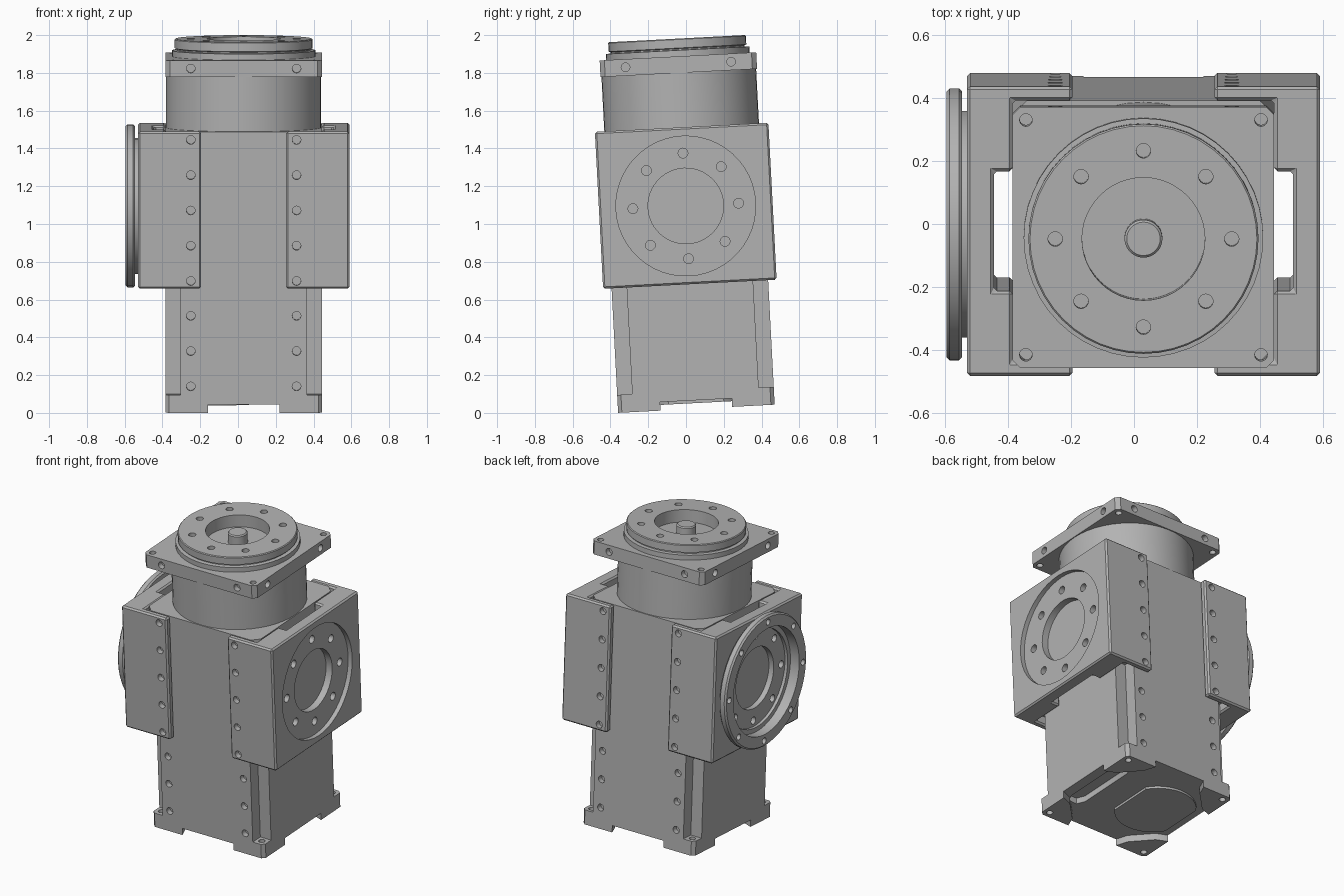
import bpy, bmesh, math
from mathutils import Matrix, Vector

cube = bpy.data.objects.get("Cube")
if cube:
    bpy.data.objects.remove(cube, do_unlink=True)

mat = bpy.data.materials.new("machined grey")
mat.use_nodes = True
GREY = (0.45, 0.45, 0.45, 1)
mat.diffuse_color = GREY
mat.node_tree.nodes["Principled BSDF"].inputs["Base Color"].default_value = GREY

H = 0.415          # half width of the housing
TOP = 1.49         # top of the housing
MID = 1.075        # height of the side ports
POSE = Matrix.Translation((0.03, 0.055, 0.022)) @ Matrix.Rotation(math.radians(3), 4, 'X')
TO_X = {s: Matrix.Rotation(s * math.pi / 2, 4, 'Y') for s in (1, -1)}
SIGNS = (1, -1)
CORNERS = [(a, b) for a in SIGNS for b in SIGNS]
parts = []


def finish(bm, name):
    bmesh.ops.remove_doubles(bm, verts=bm.verts, dist=1e-5)
    bmesh.ops.recalc_face_normals(bm, faces=bm.faces)
    me = bpy.data.meshes.new(name)
    bm.to_mesh(me)
    bm.free()
    me.materials.append(mat)
    ob = bpy.data.objects.new(name, me)
    bpy.context.collection.objects.link(ob)
    parts.append(ob)
    return ob


def prism(name, points, z0, z1):
    """Extrude a flat outline upwards."""
    bm = bmesh.new()
    face = bm.faces.new([bm.verts.new((x, y, z0)) for x, y in points])
    new = bmesh.ops.extrude_face_region(bm, geom=[face])["geom"]
    bmesh.ops.translate(bm, vec=(0, 0, z1 - z0),
                        verts=[v for v in new if isinstance(v, bmesh.types.BMVert)])
    return finish(bm, name)


def lathe(name, profile, matrix=Matrix()):
    """Revolve (radius, height) points around the z axis."""
    bm = bmesh.new()
    vs = [bm.verts.new((r, 0, z)) for r, z in profile]
    es = [bm.edges.new(p) for p in zip(vs, vs[1:])]
    bmesh.ops.spin(bm, geom=vs + es, axis=(0, 0, 1), cent=(0, 0, 0),
                   angle=math.tau, steps=48, use_merge=True)
    bm.transform(matrix)
    return finish(bm, name)


def square(h, c, notch=False):
    """Square outline with chamfered or notched corners."""
    pts = []
    for k in range(4):
        corner = [(h, h - c), (h - c, h - c), (h - c, h)] if notch else [(h, h - c), (h - c, h)]
        a, b = [(1, 0), (0, 1), (-1, 0), (0, -1)][k]
        pts += [(x * a - y * b, x * b + y * a) for x, y in corner]
    return pts


def apply(ob):
    dg = bpy.context.evaluated_depsgraph_get()
    me = bpy.data.meshes.new_from_object(ob.evaluated_get(dg))
    ob.modifiers.clear()
    ob.data = me


def drill(ob, holes):
    """Cut round holes given as (centre, direction, radius, depth)."""
    bm = bmesh.new()
    for pos, d, r, depth in holes:
        d = Vector(d)
        rot = d.to_track_quat('Z', 'Y').to_matrix().to_4x4()
        length = depth + 0.1
        m = Matrix.Translation(Vector(pos) + d * (0.1 - depth) / 2) @ rot
        bmesh.ops.create_cone(bm, cap_ends=True, segments=16 if r < 0.1 else 48,
                              radius1=r, radius2=r, depth=length, matrix=m)
    cutter = finish(bm, "cutter")
    parts.remove(cutter)
    cutter.hide_render = True
    mod = ob.modifiers.new("holes", 'BOOLEAN')
    mod.operation, mod.solver, mod.object = 'DIFFERENCE', 'EXACT', cutter
    apply(ob)
    bpy.data.objects.remove(cutter, do_unlink=True)


def ring(r):
    return [(r * math.cos(k * math.pi / 4), r * math.sin(k * math.pi / 4)) for k in range(8)]


def face_holes(y, steps):
    return [((sx * 0.28, sy * y, 0.14 + 0.187 * k), (0, sy, 0), 0.023, 0.035)
            for sx, sy in CORNERS for k in steps]


# Housing: corner feet, base, notched column, upper block
feet_holes = [((a * 0.373, b * 0.373, 0.095), (0, 0, 1), 0.02, 0.12) for a, b in CORNERS]
for n, (a, b) in enumerate(CORNERS):
    foot = prism(f"foot_{n + 1}", [(a * x, b * y) for x, y in
                 ((0.19, H), (H - 0.02, H), (H, H - 0.02), (H, 0.19), (0.34, 0.22), (0.22, 0.34))], 0, 0.046)
    drill(foot, [feet_holes[n]])
base = prism("base_plate", square(H, 0.02), 0.045, 0.095)
column = prism("lower_column", square(H, 0.08, True), 0.095, 0.72)
upper = prism("upper_block", square(H, 0.045), 0.72, TOP)
drill(base, feet_holes)
drill(column, face_holes(H, range(3)))

# Underside: cable slot and oval cover
slot = prism("slot_cutter", [(0.29 + x, y) for x, y in
             ((-.055, -.2), (-.03, -.25), (.03, -.25), (.055, -.2), (.055, .2), (.03, .25), (-.03, .25), (-.055, .2))],
             0.02, 0.085)
parts.remove(slot)
slot.hide_render = True
cut = base.modifiers.new("slot", 'BOOLEAN')
cut.operation, cut.solver, cut.object = 'DIFFERENCE', 'EXACT', slot
apply(base)
bpy.data.objects.remove(slot, do_unlink=True)
oval = [(max(-0.2, min(0.2, 0.25 * math.cos(t))) - 0.155, 0.25 * math.sin(t))
        for t in (k * math.tau / 40 for k in range(40))]
prism("bottom_cover", oval, 0.03, 0.046)

# Side brackets wrapping the housing, each with a long slot
half = [(0.225, 0.46), (0.56, 0.46)]
inner = [(H, 0.19), (H, H), (0.225, H)]
outline = (half + [(x, -y) for x, y in reversed(half)] + [(x, -y) for x, y in reversed(inner)]
           + [(0.475, -0.19), (0.475, 0.19)] + inner)
for s, name in ((1, "left_bracket"), (-1, "right_bracket")):
    bracket = prism(name, [(s * x, y) for x, y in outline], 0.66, TOP + 0.002)
    bev = bracket.modifiers.new("chamfer", 'BEVEL')
    bev.width, bev.segments, bev.limit_method = 0.01, 1, 'ANGLE'
    apply(bracket)
    out = (s, 0, 0)
    holes = [h for h in face_holes(0.46, range(3, 8)) if h[0][0] * s > 0]
    if s > 0:
        drill(bracket, [((0.56, 0, MID), out, 0.37, 0.03)])
        holes += [((0.53, 0, MID), out, 0.2, 0.045)]
        holes += [((0.53, y, MID + z), out, 0.026, 0.035) for y, z in ring(0.28)]
    else:
        holes += [((-0.56, 0, MID), out, 0.355, 0.068)]
    drill(bracket, holes)

# Round output flange on the side
flange = lathe("side_flange", [
    (0, 0.505), (0.2, 0.505), (0.2, 0.54), (0.32, 0.54), (0.32, 0.56), (0.35, 0.56), (0.35, 0.625),
    (0.422, 0.625), (0.432, 0.615), (0.432, 0.585), (0.422, 0.575), (0.36, 0.575), (0.36, 0.49), (0, 0.49)],
    Matrix.Translation((0, 0, MID)) @ TO_X[-1])
drill(flange, [((-0.54, y, MID + z), (-1, 0, 0), 0.024, 0.03) for y, z in ring(0.28)]
      + [((-0.625, y, MID + z), (-1, 0, 0), 0.02, 0.035) for y, z in ring(0.391)])

# Neck, top plate and rotary disc with centre pin
lathe("neck", [(0, TOP - 0.01), (0.41, TOP - 0.01), (0.41, 1.79), (0, 1.79)])
plate = prism("top_plate", square(H, 0.025), 1.78, 1.868)
plate_holes = [((a * 0.373, b * 0.373, 1.868), (0, 0, 1), 0.02, 0.12) for a, b in CORNERS]
for a, b in CORNERS:
    plate_holes += [((a * 0.28, b * H, 1.825), (0, b, 0), 0.023, 0.035),
                    ((a * H, b * 0.28, 1.825), (a, 0, 0), 0.023, 0.035)]
drill(plate, plate_holes)
disc = lathe("rotary_disc", [
    (0, 1.95), (0.053, 1.95), (0.06, 1.943), (0.06, 1.88), (0.195, 1.88), (0.195, 1.962), (0.36, 1.962),
    (0.365, 1.957), (0.365, 1.912), (0.355, 1.908), (0.355, 1.902), (0.38, 1.9), (0.38, 1.86), (0, 1.86)])
drill(disc, [((x, y, 1.962), (0, 0, 1), 0.023, 0.04) for x, y in ring(0.28)])

# Lean the whole unit and shade it
for ob in parts:
    ob.matrix_world = POSE
    ob.select_set(True)
bpy.context.view_layer.objects.active = parts[0]
bpy.ops.object.shade_smooth_by_angle(angle=math.radians(30))
